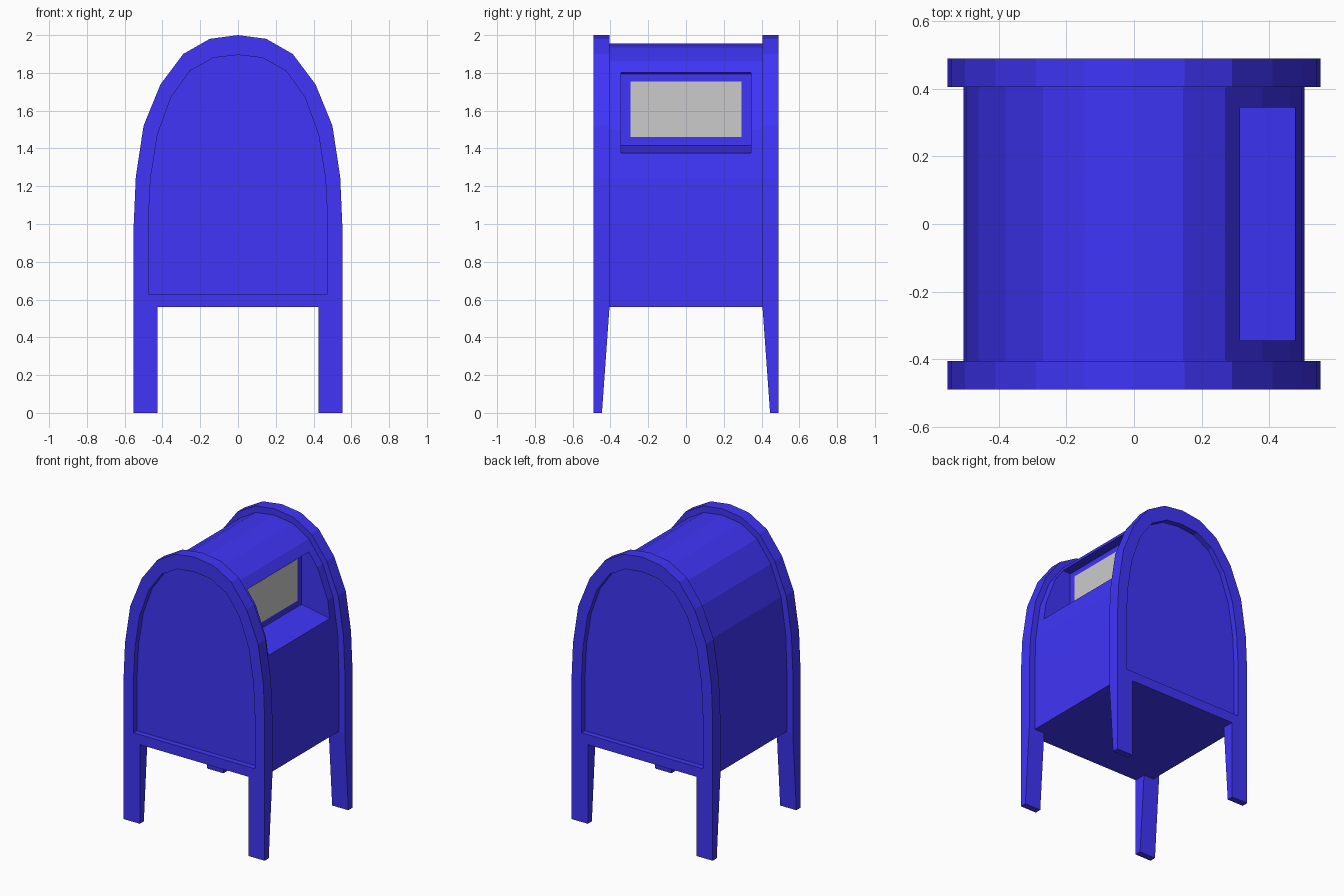
import bpy, bmesh

if "Cube" in bpy.data.objects:
    bpy.data.objects.remove(bpy.data.objects["Cube"])

blue = bpy.data.materials.new("blue_paint")
blue.diffuse_color = (0.05, 0.035, 0.94, 1)
blue.use_nodes = True
blue.node_tree.nodes["Principled BSDF"].inputs["Base Color"].default_value = blue.diffuse_color


def prism(name, pts, a, b, axis="y", mat=blue):
    """Extrude a 2D outline from a to b; outline is (x, z) for axis y, (y, z) for axis x."""
    bm = bmesh.new()
    place = (lambda p, t: (p[0], t, p[1])) if axis == "y" else (lambda p, t: (t, p[0], p[1]))
    near = [bm.verts.new(place(p, a)) for p in pts]
    far = [bm.verts.new(place(p, b)) for p in pts]
    bm.faces.new(near)
    bm.faces.new(far[::-1])
    n = len(pts)
    for i in range(n):
        j = (i + 1) % n
        bm.faces.new((near[j], near[i], far[i], far[j]))
    bmesh.ops.recalc_face_normals(bm, faces=bm.faces)
    me = bpy.data.meshes.new(name)
    bm.to_mesh(me)
    bm.free()
    ob = bpy.data.objects.new(name, me)
    bpy.context.collection.objects.link(ob)
    if mat:
        me.materials.append(mat)
    return ob


def arch(bottom, half, top):
    """Symmetric arched outline from its right half and the crown height."""
    right = [(half[0][0], bottom)] + half
    return right + [(0, top)] + [(-x, z) for x, z in reversed(right)]


def apply(ob, kind, **props):
    m = ob.modifiers.new(kind.lower(), kind)
    for k, v in props.items():
        setattr(m, k, v)
    bpy.context.view_layer.objects.active = ob
    bpy.ops.object.modifier_apply(modifier=m.name)


def cut(ob, cutter):
    cutter.hide_render = True
    apply(ob, "BOOLEAN", operation="DIFFERENCE", solver="EXACT", object=cutter)
    bpy.data.objects.remove(cutter)


# Arched body with a deposit recess, under a small overhang, cut into its right side
body = prism("body", arch(0.56, [(0.505, 1.0), (0.497, 1.24), (0.46, 1.5), (0.38, 1.71),
                                 (0.27, 1.86), (0.145, 1.935)], 1.955), -0.405, 0.405)
cut(body, prism("recess_cutter", [(0.255, 1.415), (0.70, 1.336), (0.70, 1.84), (0.255, 1.795)],
                -0.345, 0.345))

# Grey slot plate on the back wall of the recess
prism("slot_plate", [(-0.295, 1.46), (0.295, 1.46), (0.295, 1.755), (-0.295, 1.755)],
      0.25, 0.258, axis="x", mat=None)

# End walls with a sunken arched panel, front and back
end = prism("end_walls", arch(0.56, [(0.552, 1.0), (0.541, 1.25), (0.50, 1.52), (0.41, 1.74),
                                     (0.29, 1.9), (0.15, 1.98)], 2.0), -0.49, -0.405)
cut(end, prism("panel_cutter", arch(0.63, [(0.475, 1.0), (0.463, 1.24), (0.427, 1.47),
                                           (0.355, 1.67), (0.255, 1.81), (0.13, 1.88)], 1.895),
               -0.6, -0.45))
apply(end, "MIRROR", use_axis=(False, True, False), use_mirror_merge=False)

# Four legs, tapering on their inner faces
legs = prism("legs", [(-0.49, 0), (-0.445, 0), (-0.405, 0.56), (-0.49, 0.56)],
             0.425, 0.552, axis="x")
apply(legs, "MIRROR", use_axis=(True, True, False), use_mirror_merge=False)
